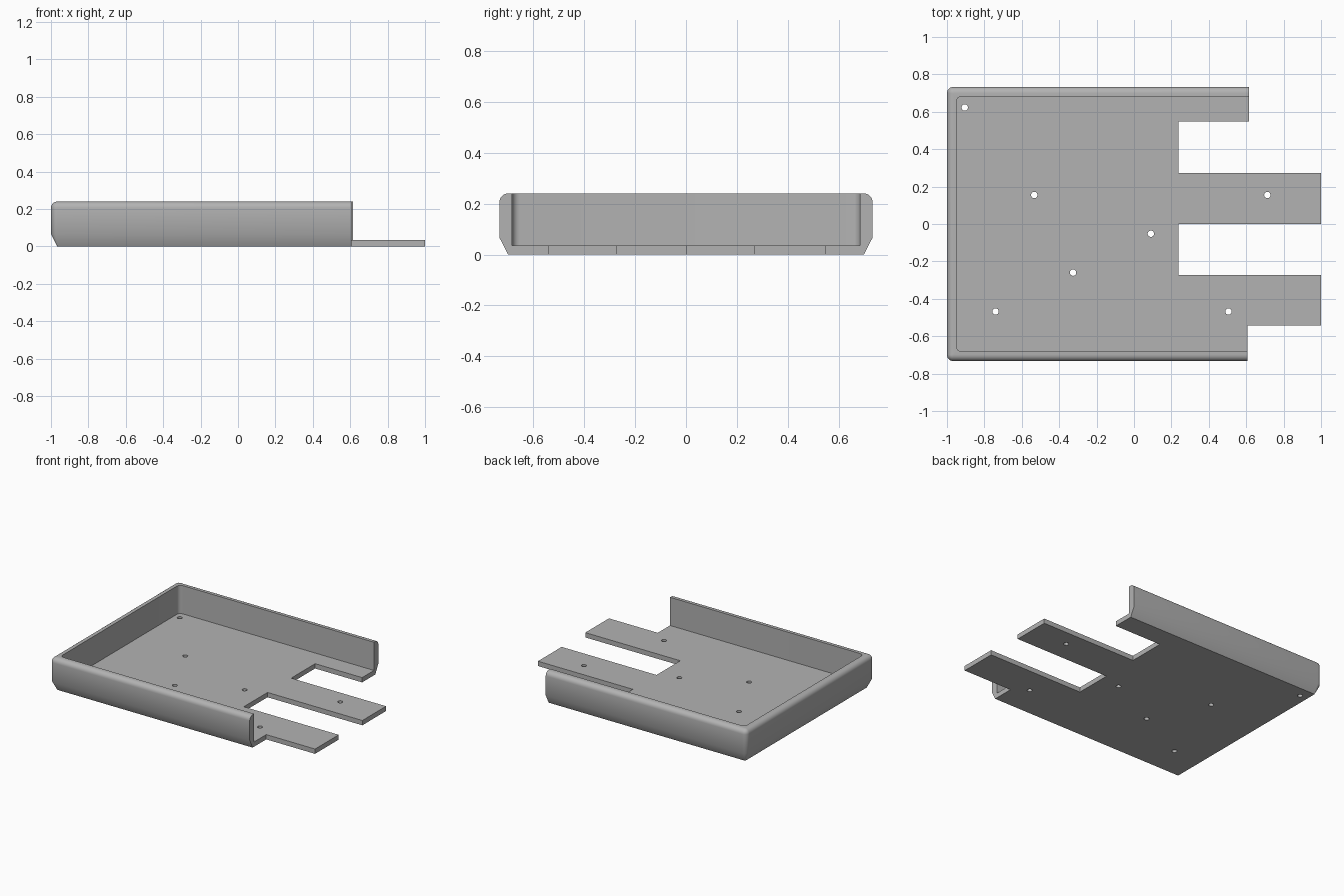
import bpy, bmesh
from math import sin, cos, pi, radians
from mathutils import Matrix

cube = bpy.data.objects.get("Cube")
if cube:
    bpy.data.objects.remove(cube, do_unlink=True)

HALF_Y, HEIGHT, FLOOR, WALL = 0.733, 0.24, 0.035, 0.05
FRONT_END, BACK_END = 0.607, 0.615
ROUND = 0.034

grey = bpy.data.materials.new("plain grey")
grey.use_nodes = True
COLOUR = (0.45, 0.45, 0.45, 1)
grey.diffuse_color = COLOUR
grey.node_tree.nodes["Principled BSDF"].inputs["Base Color"].default_value = COLOUR


def make_object(name, bm):
    bmesh.ops.recalc_face_normals(bm, faces=bm.faces[:])
    mesh = bpy.data.meshes.new(name)
    bm.to_mesh(mesh)
    bm.free()
    mesh.materials.append(grey)
    obj = bpy.data.objects.new(name, mesh)
    bpy.context.collection.objects.link(obj)
    return obj


def smooth(obj):
    obj.data.shade_smooth()
    obj.data.set_sharp_from_angle(angle=radians(32))


def rim_path(inset, radius, steps=6):
    """U-shaped outline, open on the right, with rounded corners."""
    x, y = -1 + inset, HALF_Y - inset
    pts = [(FRONT_END, -y)]
    for side, start in ((-1, 1.5 * pi), (1, pi)):
        for i in range(steps + 1):
            a = start - i / steps * pi / 2
            pts.append((x + radius + radius * cos(a),
                        side * (y - radius) + radius * sin(a)))
    return pts + [(BACK_END, y)]


# Wall section as (inset, height, corner radius): chamfered foot, rounded top
section = [(ROUND, 0, 0.004), (0, 0.066, ROUND)]
for i in range(7):
    a = i / 6 * pi / 2
    inset = ROUND * (1 - cos(a))
    section.append((inset, HEIGHT - ROUND + ROUND * sin(a),
                    max(ROUND - inset, 0.004)))
section += [(WALL, HEIGHT, 0.03), (WALL, 0, 0.03)]

# Three-sided wall
bm = bmesh.new()
rings = [[bm.verts.new((x, y, z)) for x, y in rim_path(d, r)]
         for d, z, r in section]
for k, ring in enumerate(rings):
    other = rings[(k + 1) % len(rings)]
    for i in range(len(ring) - 1):
        bm.faces.new((ring[i], ring[i + 1], other[i + 1], other[i]))
for end in (0, -1):
    bm.faces.new([ring[end] for ring in rings])
smooth(make_object("tray_wall", bm))

# Floor plate with two long tongues
edge, left, notch = HALF_Y - WALL, -1 + WALL, 0.237
outline = [(left, -edge), (FRONT_END, -edge), (FRONT_END, -0.543),
           (1, -0.543), (1, -0.272), (notch, -0.272), (notch, 0),
           (1, 0), (1, 0.272), (notch, 0.272), (notch, 0.547),
           (BACK_END, 0.547), (BACK_END, edge), (left, edge)]
bm = bmesh.new()
base = bm.faces.new([bm.verts.new((x, y, 0)) for x, y in outline])
extruded = bmesh.ops.extrude_face_region(bm, geom=[base], use_keep_orig=True)
top = [v for v in extruded["geom"] if isinstance(v, bmesh.types.BMVert)]
bmesh.ops.translate(bm, verts=top, vec=(0, 0, FLOOR))
plate = make_object("floor_plate", bm)

# Screw holes drilled through the plate
holes = [(-0.905, 0.623), (-0.533, 0.155), (0.09, -0.052), (-0.326, -0.26),
         (-0.74, -0.468), (0.505, -0.468), (0.713, 0.155)]
bm = bmesh.new()
for x, y in holes:
    bmesh.ops.create_cone(bm, cap_ends=True, segments=24, radius1=0.017,
                          radius2=0.017, depth=0.2,
                          matrix=Matrix.Translation((x, y, 0)))
cutter = make_object("hole_cutter", bm)
cutter.hide_render = True
drill = plate.modifiers.new("holes", "BOOLEAN")
drill.operation, drill.solver, drill.object = "DIFFERENCE", "EXACT", cutter
graph = bpy.context.evaluated_depsgraph_get()
plate.data = bpy.data.meshes.new_from_object(plate.evaluated_get(graph))
plate.modifiers.clear()
bpy.data.objects.remove(cutter, do_unlink=True)
smooth(plate)
